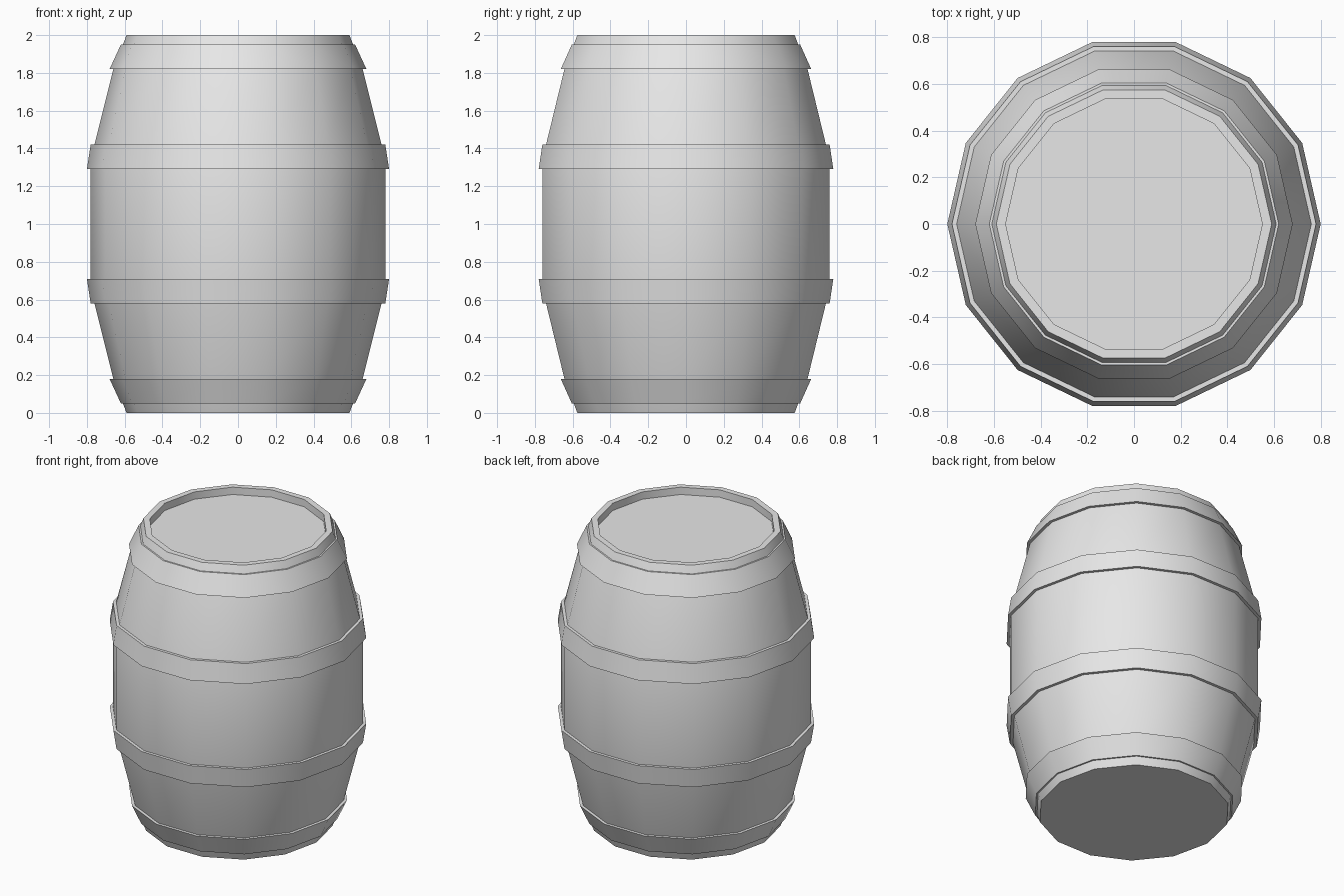
import bpy
import bmesh
from math import cos, sin, pi, radians

cube = bpy.data.objects.get("Cube")
if cube:
    bpy.data.objects.remove(cube, do_unlink=True)

SIDES = 14
HEIGHT = 2.0

grey = bpy.data.materials.new("plain grey")
grey.use_nodes = True
grey.diffuse_color = (0.8, 0.8, 0.8, 1)
grey.node_tree.nodes["Principled BSDF"].inputs["Base Color"].default_value = (0.8, 0.8, 0.8, 1)


def lathe(name, profile, closed=False):
    """Turn (radius, z) points around z; closed joins the ends, otherwise both are capped."""
    bm = bmesh.new()
    rings = [[bm.verts.new((r * cos(2 * pi * i / SIDES), r * sin(2 * pi * i / SIDES), z))
              for i in range(SIDES)] for r, z in profile]
    pairs = list(zip(rings, rings[1:]))
    if closed:
        pairs.append((rings[-1], rings[0]))
    else:
        bm.faces.new(rings[0])
        bm.faces.new(rings[-1])
    for low, high in pairs:
        for i in range(SIDES):
            j = (i + 1) % SIDES
            bm.faces.new((low[i], low[j], high[j], high[i]))
    bmesh.ops.recalc_face_normals(bm, faces=bm.faces)
    mesh = bpy.data.meshes.new(name)
    bm.to_mesh(mesh)
    bm.free()
    mesh.materials.append(grey)
    obj = bpy.data.objects.new(name, mesh)
    bpy.context.collection.objects.link(obj)
    bpy.ops.object.select_all(action="DESELECT")
    obj.select_set(True)
    bpy.context.view_layer.objects.active = obj
    bpy.ops.object.shade_smooth_by_angle(angle=radians(30))
    return obj


# Staved body with a recessed lid inside the top rim
lower = [(0.59, 0), (0.66, 0.18), (0.76, 0.58), (0.78, 0.68)]
upper = [(r, HEIGHT - z) for r, z in reversed(lower)]
lathe("barrel_body", lower + upper + [(0.55, HEIGHT), (0.55, 1.95)])

# Tapered hoops, mirrored about the middle
hoops = {
    "end_hoop": [(0.62, 0.05), (0.68, 0.18), (0.64, 0.18), (0.58, 0.05)],
    "middle_hoop": [(0.78, 0.58), (0.80, 0.71), (0.76, 0.71), (0.74, 0.58)],
}
for name, section in hoops.items():
    lathe("lower_" + name, section, closed=True)
    lathe("upper_" + name, [(r, HEIGHT - z) for r, z in section], closed=True)
